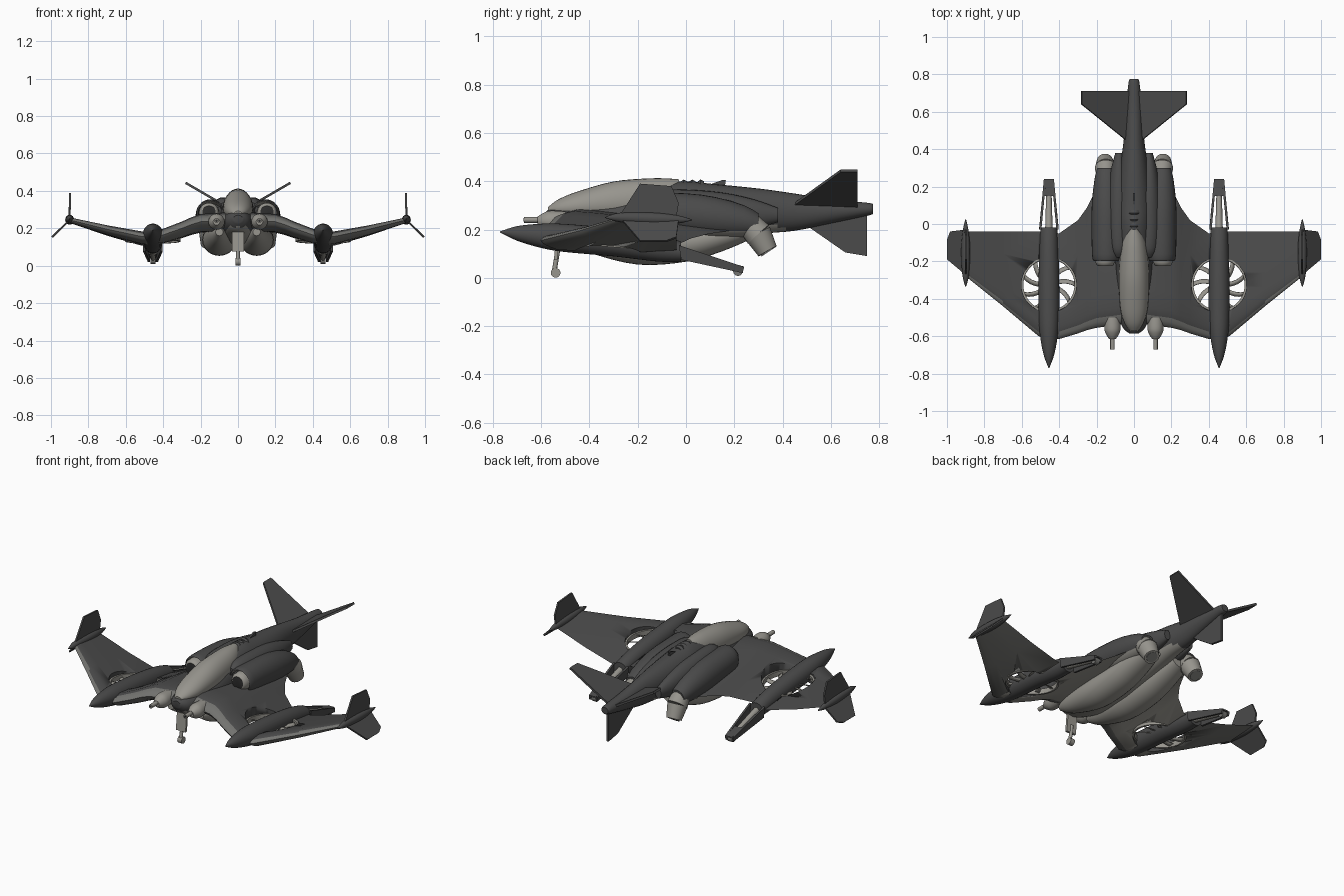
import bpy, bmesh, math
from mathutils import Vector

if "Cube" in bpy.data.objects:
    bpy.data.objects.remove(bpy.data.objects["Cube"])


def material(name, r, g, b):
    m = bpy.data.materials.new(name)
    m.use_nodes = True
    m.diffuse_color = (r, g, b, 1)
    m.node_tree.nodes["Principled BSDF"].inputs["Base Color"].default_value = (r, g, b, 1)
    return m


DARK = material("dark grey", .07, .07, .07)
LIGHT = material("warm light grey", .31, .30, .27)
MID = material("mid grey", .17, .17, .16)
BLACK = material("near black", .03, .03, .03)


def finish(name, bm, mats, rule=None):
    bmesh.ops.recalc_face_normals(bm, faces=bm.faces)
    mesh = bpy.data.meshes.new(name)
    bm.to_mesh(mesh)
    bm.free()
    ob = bpy.data.objects.new(name, mesh)
    bpy.context.scene.collection.objects.link(ob)
    for m in mats:
        mesh.materials.append(m)
    if rule:
        for p in mesh.polygons:
            p.material_index = rule(p.center, p.normal)
    bpy.ops.object.select_all(action="DESELECT")
    ob.select_set(True)
    bpy.context.view_layer.objects.active = ob
    bpy.ops.object.shade_smooth_by_angle(angle=math.radians(38))
    return ob


def skin(name, rings, mats, rule=None):
    """Bridge closed rings of points and cap both ends."""
    bm = bmesh.new()
    loops = [[bm.verts.new(p) for p in ring] for ring in rings]
    n = len(loops[0])
    for a, b in zip(loops, loops[1:]):
        for i in range(n):
            bm.faces.new((a[i], a[(i + 1) % n], b[(i + 1) % n], b[i]))
    bm.faces.new(loops[0])
    bm.faces.new(loops[-1])
    return finish(name, bm, mats, rule)


def refine(rows, k):
    """Catmull-Rom interpolation of section rows."""
    rows = [Vector(r) for r in rows]
    out = []
    for i in range(len(rows) - 1):
        p0, p1, p2 = rows[max(i - 1, 0)], rows[i], rows[i + 1]
        p3 = rows[min(i + 2, len(rows) - 1)]
        for j in range(k):
            t = j / k
            out.append(p1 + (p2 - p0) * (t / 2) + (p0 * 2 - p1 * 5 + p2 * 4 - p3) * (t * t / 2)
                       + (p1 * 3 - p0 - p2 * 3 + p3) * (t ** 3 / 2))
    return out + [rows[-1]]


def body(name, x, rows, mats, rule=None, k=4, n=28):
    """Elliptical sections along y; each row is y, z, half width, half height."""
    rings = []
    for y, z, w, h in refine(rows, k):
        w, h = max(w, .002), max(h, .002)
        rings.append([(x + w * math.cos(math.tau * i / n), y, z + h * math.sin(math.tau * i / n))
                      for i in range(n)])
    return skin(name, rings, mats, rule)


def tube(name, a, b, r1, r2, mat, n=20):
    a, b = Vector(a), Vector(b)
    turn = (b - a).to_track_quat("Z", "Y")
    circle = [turn @ Vector((math.cos(math.tau * i / n), math.sin(math.tau * i / n), 0)) for i in range(n)]
    return skin(name, [[a + c * r1 for c in circle], [b + c * r2 for c in circle]], [mat])


def plate(name, pts, thick, mat):
    """Flat outline thickened evenly along its normal vector."""
    half = Vector(thick) / 2
    return skin(name, [[Vector(p) - half for p in pts], [Vector(p) + half for p in pts]], [mat])


def under(limit, y_end):
    return lambda c, nrm: int(nrm.z < limit and c.y < y_end)


# Central body and canopy
body("fuselage", 0, [(-.585, .25, .025, .02), (-.55, .24, .062, .052), (-.45, .225, .092, .08),
                     (-.3, .22, .1, .11), (-.12, .245, .1, .14), (0, .26, .1, .14), (.1, .265, .098, .125),
                     (.3, .275, .075, .095), (.45, .272, .055, .077), (.6, .275, .045, .05),
                     (.75, .284, .03, .027), (.775, .285, .022, .02)], [DARK, LIGHT], under(-.6, .42))
body("canopy", 0, [(-.572, .28, .02, .012), (-.53, .287, .05, .037), (-.45, .295, .073, .062),
                   (-.3, .31, .081, .089), (-.15, .32, .073, .092), (-.07, .335, .056, .076),
                   (-.03, .36, .03, .048)], [LIGHT])
plate("spine_antenna", [(0, .08, .38), (0, .15, .405), (0, .165, .405), (0, .16, .37)], (.012, 0, 0), DARK)
for i in range(3):
    body("spine_rib", 0, [(y + i * .035, .3, w, h) for y, w, h in
                          ((-.02, .05, .1), (-.01, .055, .107), (.005, .05, .1))], [DARK], k=1)

# Tail
plate("ventral_fin", [(0, .48, .23), (0, .66, .105), (0, .75, .09), (0, .75, .27)], (.014, 0, 0), DARK)

# Nose gear
plate("nose_gear_door", [(-.032, -.53, .18), (.032, -.53, .18), (.032, -.54, .075), (-.032, -.54, .075)],
      (0, .014, 0), LIGHT)
tube("nose_gear_leg", (0, -.53, .12), (0, -.545, .03), .01, .01, LIGHT, 12)
tube("nose_wheel", (-.014, -.54, .021), (.014, -.54, .021), .02, .02, LIGHT)


def wing(s):
    rows = [(.06, -.535, .2, .24, .2, .09), (.2, -.555, .19, .235, .19, .085), (.25, -.567, .09, .22, .175, .08),
            (.3, -.585, .02, .2, .157, .075), (.4, -.615, -.05, .165, .125, .068),
            (.51, -.6, -.04, .155, .11, .06), (.7, -.44, -.04, .195, .165, .045),
            (.9, -.28, -.04, .245, .235, .026)]
    chord = [0, .015, .04, .07, .12, .25, .45, .7, 1]
    rings = []
    for x, yf, yb, zf, zb, t in rows:
        ring = []
        for side, steps in ((1, chord), (-1, chord[-2:0:-1])):
            for c in steps:
                h = t * (.55 * (c / .12) ** .5 if c < .12 else .55 - .47 * ((c - .12) / .88) ** 1.5)
                ring.append((s * x, yf + (yb - yf) * c, zf + (zb - zf) * c + side * h))
        rings.append(ring)

    # Mid grey leading edge and outer underside, light inner underside
    def paint(c, nrm):
        if nrm.y < -.3:
            return 2
        if nrm.z < -.3:
            return 1 if abs(c.x) < .5 else 2
        return 0
    ob = skin("wing", rings, [DARK, LIGHT, MID], paint)
    # Round opening for the lift fan
    cutter = tube("fan_cutter", (s * .455, -.325, -.2), (s * .455, -.325, .6), .147, .147, DARK, 48)
    cutter.hide_render = True
    mod = ob.modifiers.new("fan_hole", "BOOLEAN")
    mod.operation, mod.object, mod.solver = "DIFFERENCE", cutter, "EXACT"
    bpy.ops.object.select_all(action="DESELECT")
    bpy.context.view_layer.objects.active = ob
    ob.select_set(True)
    bpy.ops.object.modifier_apply(modifier=mod.name)
    bpy.data.objects.remove(cutter)


def fan(s):
    # Curved blades around a hub, inside a thin ring
    bm = bmesh.new()
    for b in range(9):
        strip = []
        for j in range(6):
            r = .03 + .117 * j / 5
            a = math.tau * b / 9 + .35 * (j / 5) ** 1.5
            strip.append([bm.verts.new((s * r * math.cos(a + e * .012 / r), r * math.sin(a + e * .012 / r),
                                        e * .005)) for e in (-1, 1)])
        for p, q in zip(strip, strip[1:]):
            bm.faces.new((p[0], p[1], q[1], q[0]))
    blades = finish("fan_blades", bm, [LIGHT])
    blades.modifiers.new("thickness", "SOLIDIFY").thickness = .004
    n = 48
    ring = [[(r * math.cos(math.tau * i / n), r * math.sin(math.tau * i / n), z) for i in range(n)]
            for r, z in ((.137, -.014), (.148, -.014), (.148, .016), (.137, .016))]
    bm = bmesh.new()
    loops = [[bm.verts.new(p) for p in loop] for loop in ring]
    for a, b in zip(loops, loops[1:] + loops[:1]):
        for i in range(n):
            bm.faces.new((a[i], a[(i + 1) % n], b[(i + 1) % n], b[i]))
    for ob in (blades, finish("fan_ring", bm, [LIGHT])):
        ob.location = (s * .455, -.325, .143)
        ob.rotation_euler.x = -.08


for s in (-1, 1):
    wing(s)
    fan(s)
    # Engine nacelle blended into the body by a shoulder
    body("nacelle", s * .147, [(-.14, .275, .052, .052), (-.19, .28, .064, .064), (-.195, .28, .07, .07),
                               (-.16, .275, .078, .08), (0, .262, .08, .088), (.12, .25, .078, .085),
                               (.24, .235, .064, .066), (.3, .222, .05, .045)],
         [DARK, LIGHT], under(-.6, 1), k=2)
    body("shoulder", s * .08, [(-.18, .285, .03, .05), (-.13, .288, .055, .074), (0, .285, .065, .08),
                               (.15, .275, .06, .078), (.28, .265, .045, .06), (.38, .26, .02, .03)], [DARK])
    # Light intake bullet with a dark mouth
    body("intake_bullet", s * .155, [(-.225, .285, .036, .036), (-.205, .284, .052, .052), (-.14, .28, .056, .056)],
         [LIGHT, BLACK], lambda c, nrm: int(nrm.y < -.95), k=2)
    body("belly_lobe", s * .1, [(-.5, .18, .02, .02), (-.4, .165, .055, .06), (-.2, .138, .088, .083),
                                (0, .145, .09, .078), (.15, .175, .08, .065), (.28, .21, .06, .045)], [LIGHT])
    # Downturned exhaust
    tube("exhaust_collar", (s * .15, .26, .225), (s * .152, .3, .18), .05, .058, LIGHT, 24)
    tube("exhaust_nozzle", (s * .152, .298, .182), (s * .156, .338, .11), .057, .043, LIGHT, 24)
    tube("exhaust_bore", (s * .156, .336, .113), (s * .156, .34, .107), .032, .032, MID, 24)

    # Nose guns
    body("gun_housing", s * .115, [(-.615, .235, .018, .018), (-.59, .235, .034, .034), (-.56, .235, .043, .043),
                                   (-.5, .235, .04, .04)], [LIGHT])
    tube("gun_barrel", (s * .115, -.67, .24), (s * .115, -.58, .24), .012, .012, LIGHT, 16)
    tube("gun_bore", (s * .115, -.672, .24), (s * .115, -.668, .24), .007, .007, BLACK, 12)

    # Under-slung pod with its trailing landing leg
    body("wing_pod", s * .455, [(-.77, .19, .002, .002), (-.7, .184, .028, .03), (-.6, .174, .047, .05),
                                (-.5, .165, .055, .058), (-.3, .147, .055, .058), (-.12, .123, .05, .055),
                                (-.02, .108, .045, .042)], [DARK])
    for e in (-1, 1):
        xa, xb = s * .455 + e * .046, s * .455 + e * .021
        plate("leg_door", [(xa, -.03, .135), (xb, .24, .045), (xb, .235, .02), (xa, -.02, .075)], (.012, 0, 0), DARK)
    plate("leg_cover", [(s * .455 + dx, y, z) for dx, y, z in
                        ((-.03, .15, .067), (-.02, .24, .043), (.02, .24, .043), (.03, .15, .067))],
          (0, 0, .008), DARK)
    tube("landing_strut", (s * .455, -.03, .105), (s * .455, .22, .035), .02, .013, LIGHT, 14)
    tube("main_wheel", (s * .455 - .014, .215, .028), (s * .455 + .014, .215, .028), .02, .02, MID)

    # Wing tip pod and fins
    body("tip_pod", s * .9, [(-.335, .25, .002, .002), (-.27, .25, .018, .02), (-.14, .245, .024, .026),
                             (-.04, .242, .016, .018), (.025, .24, .002, .002)], [DARK], n=16)
    plate("tip_fin", [(s * .9, -.28, .25), (s * .898, -.19, .39), (s * .898, -.06, .38),
                      (s * .9, -.03, .31), (s * .9, -.04, .25)], (.01, 0, 0), DARK)
    plate("tip_winglet", [(s * .9, -.27, .245), (s * .995, -.19, .152), (s * .995, -.08, .152),
                          (s * .98, -.04, .167), (s * .9, -.03, .245)], (s * .007, 0, .007), DARK)
    # Canted tailplane
    plate("tailplane", [(s * .02, .43, .292), (s * .28, .64, .443), (s * .28, .71, .443), (s * .02, .71, .292)],
          (-s * .006, 0, .011), DARK)
